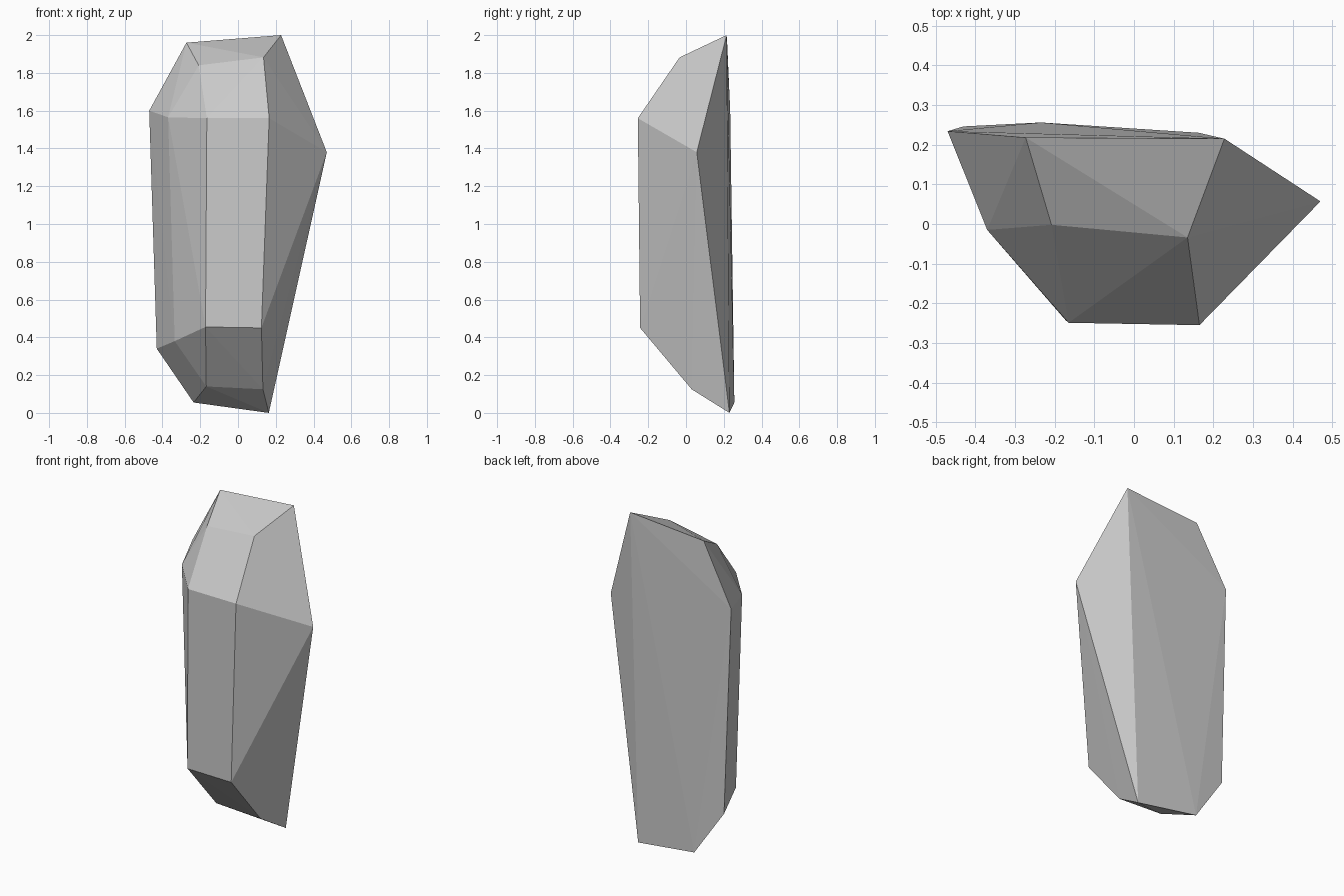
import bpy, bmesh

# Faceted rock: stacked outlines from the ground to the tip, wrapped as a convex shell
outlines = [
    # base ledge
    [(0.163, 0.23, 0.0), (-0.235, 0.256, 0.055), (-0.168, 0.03, 0.14), (0.132, 0.03, 0.125)],
    # lower shoulder
    [(-0.43, 0.246, 0.34), (-0.335, -0.005, 0.38), (-0.172, -0.243, 0.455), (0.124, -0.243, 0.45)],
    # upper shoulder with the side point
    [(-0.47, 0.234, 1.60), (-0.37, -0.015, 1.565), (-0.165, -0.249, 1.56),
     (0.165, -0.255, 1.56), (0.47, 0.057, 1.38)],
    # crown
    [(-0.273, 0.218, 1.96), (0.228, 0.215, 2.0), (0.135, -0.034, 1.882), (-0.208, -0.002, 1.84)],
]

bm = bmesh.new()
for ring in outlines:
    for p in ring:
        bm.verts.new(p)
bmesh.ops.convex_hull(bm, input=bm.verts[:])
bmesh.ops.recalc_face_normals(bm, faces=bm.faces[:])

mesh = bpy.data.meshes.new("rock")
bm.to_mesh(mesh)
bm.free()
rock = bpy.data.objects.new("rock", mesh)
bpy.context.collection.objects.link(rock)
